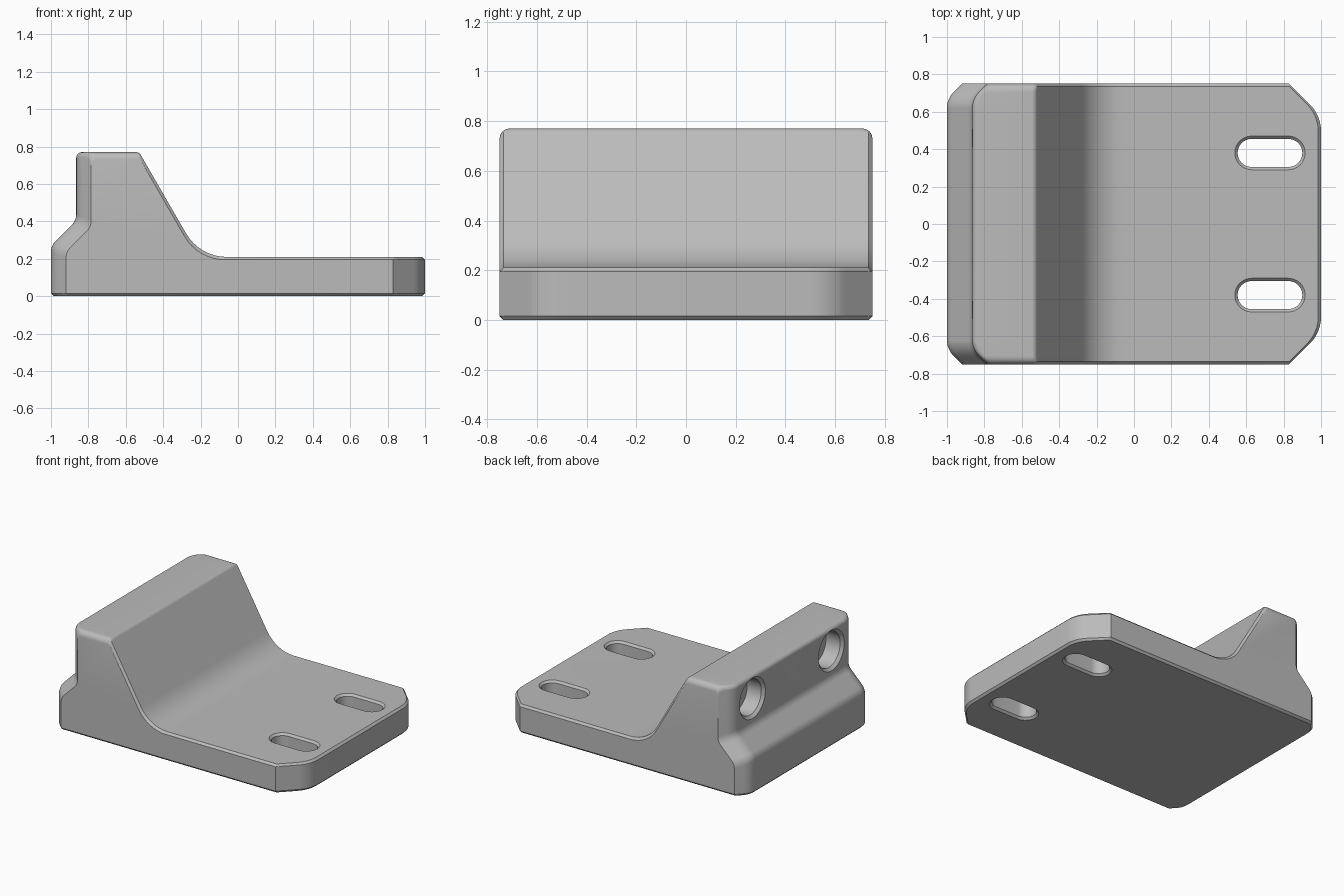
import bpy, bmesh, math
from mathutils import Vector

cube = bpy.data.objects.get("Cube")
if cube:
    bpy.data.objects.remove(cube)

gray = bpy.data.materials.new("plain_gray")
gray.use_nodes = True
color = (0.5, 0.5, 0.5, 1)
gray.diffuse_color = color
gray.node_tree.nodes["Principled BSDF"].inputs["Base Color"].default_value = color


def loft(name, rings):
    """Skin a list of closed rings and cap both ends."""
    bm = bmesh.new()
    rows = [[bm.verts.new(p) for p in ring] for ring in rings]
    n = len(rows[0])
    for a, b in zip(rows, rows[1:]):
        for i in range(n):
            j = (i + 1) % n
            bm.faces.new((a[i], a[j], b[j], b[i]))
    bm.faces.new(rows[0])
    bm.faces.new(rows[-1])
    bmesh.ops.recalc_face_normals(bm, faces=bm.faces)
    mesh = bpy.data.meshes.new(name)
    bm.to_mesh(mesh)
    bm.free()
    mesh.materials.append(gray)
    obj = bpy.data.objects.new(name, mesh)
    bpy.context.collection.objects.link(obj)
    return obj


def fillet(corners, segments=8):
    """Round each (x, z, radius) corner with an arc; radius 0 stays sharp."""
    out = []
    for i, (x, z, r) in enumerate(corners):
        p = Vector((x, z))
        if r == 0:
            out.append(p)
            continue
        a = (Vector(corners[i - 1][:2]) - p).normalized()
        b = (Vector(corners[(i + 1) % len(corners)][:2]) - p).normalized()
        half = a.angle(b) / 2
        center = p + (a + b).normalized() * (r / math.sin(half))
        start = p + a * (r / math.tan(half)) - center
        end = p + b * (r / math.tan(half)) - center
        sweep = start.angle(end)
        for k in range(segments + 1):
            t = k / segments
            out.append(center + (start * math.sin((1 - t) * sweep)
                                 + end * math.sin(t * sweep)) / math.sin(sweep))
    return out


def corner_inset(y, start, r):
    """Inset of a 45 degree corner that is blended in by an arc."""
    t, s = y - start, r * math.sqrt(0.5)
    if t <= 0:
        return 0
    return r - math.sqrt(r * r - t * t) if t < s else r - s + t - s


CH, WIDTH, TOP, PLATE = 0.015, 0.75, 0.77, 0.21
BACK, FRONT, CAP = (0.62, 0.12), (0.497, 0.2), 0.04
TAN60 = math.sqrt(3)


def section(y):
    """Side profile of the bracket at a given distance from the middle."""
    w = abs(y)
    d, e = corner_inset(w, *BACK), corner_inset(w, *FRONT)
    c = max(0, w - (WIDTH - CH))
    t = max(0, w - (WIDTH - CAP))
    top = TOP - CAP + math.sqrt(max(0, CAP ** 2 - t ** 2))
    slope = lambda z: -0.205 - c * 2 / TAN60 - (z - PLATE) / TAN60
    left, right, shift = -1 + d, 1 - e, 0.414 * d
    corners = [
        (left + CH, c, 0), (left, CH, 0),
        (left, 0.27 - shift, 0.08), (left + 0.135, 0.405 - shift, 0.08),
        (left + 0.135, top, 0.03), (slope(top), top, 0.03),
        (slope(PLATE - c), PLATE - c, 0.25),
        (right - CH, PLATE - c, 0), (right, PLATE - CH, 0),
        (right, CH, 0), (right - CH, c, 0)]
    return [(p.x, y, p.y) for p in fillet(corners)]


# Bracket body: sections lofted across the width
ys = {0.0, WIDTH - CH, WIDTH}
for k in range(7):
    a = math.radians(45) * k / 6
    ys.update(round(s + r * math.sin(a), 4) for s, r in (BACK, FRONT))
    ys.add(round(WIDTH - CAP + CAP * math.sin(2 * a), 4))
ys = sorted(ys | {-y for y in ys})
body = loft("bracket_body", [section(y) for y in ys])


def stadium(r, half, segments=20):
    """Slot outline; a half length of 0 gives a circle."""
    pts = []
    for side in (1, -1):
        for k in range(segments + (half > 0)):
            a = math.pi * (k / segments - 0.5)
            pts.append((side * (half + r * math.cos(a)), side * r * math.sin(a)))
    return pts


# Cutters: through slots in the plate, blind round holes in the back wall
cutters = []
for side, label in ((1, "left"), (-1, "right")):
    levels = ((-0.01, 0.1), (CH, 0.075), (PLATE - CH, 0.075), (PLATE + 0.01, 0.1))
    cutters.append(loft("slot_cutter_" + label, [
        [(0.727 + u, side * 0.38 + v, z) for u, v in stadium(r, 0.098)]
        for z, r in levels]))
    depths = ((-0.885, 0.17), (-0.845, 0.13), (-0.73, 0.13))
    cutters.append(loft("hole_cutter_" + label, [
        [(x, side * 0.46 + u, 0.6 + v) for u, v in stadium(r, 0)]
        for x, r in depths]))

bpy.ops.object.select_all(action='DESELECT')
body.select_set(True)
bpy.context.view_layer.objects.active = body
for cutter in cutters:
    cutter.hide_render = True
    mod = body.modifiers.new(cutter.name, 'BOOLEAN')
    mod.operation, mod.solver, mod.object = 'DIFFERENCE', 'EXACT', cutter
    bpy.ops.object.modifier_apply(modifier=mod.name)
    bpy.data.objects.remove(cutter)

bpy.ops.object.shade_smooth_by_angle(angle=math.radians(25))
